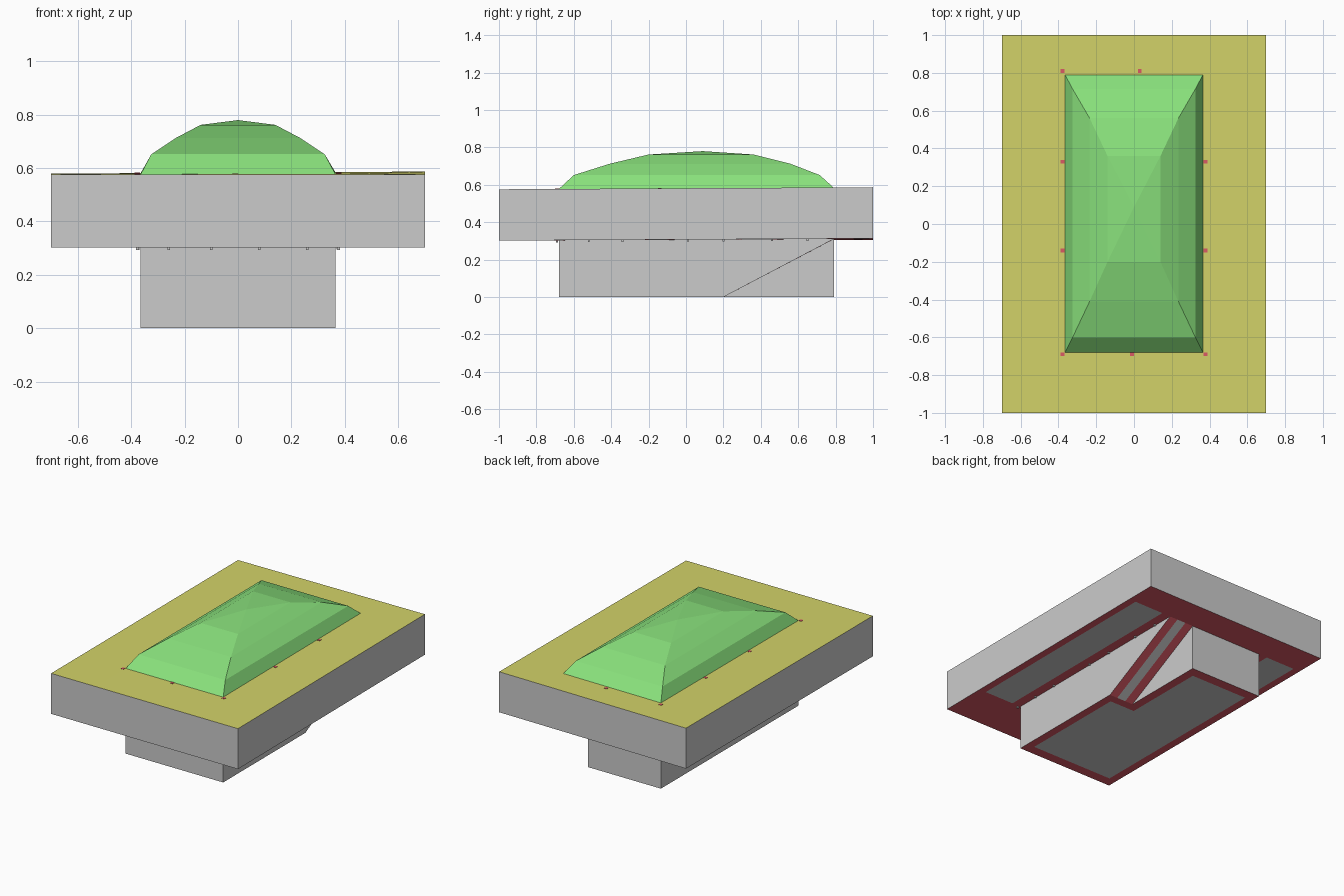
import bpy, bmesh
from mathutils import Vector

if "Cube" in bpy.data.objects:
    bpy.data.objects.remove(bpy.data.objects["Cube"])


def material(name, rgb):
    m = bpy.data.materials.new(name)
    m.diffuse_color = (*rgb, 1)
    m.use_nodes = True
    m.node_tree.nodes["Principled BSDF"].inputs["Base Color"].default_value = m.diffuse_color
    return m


GREY = material("plain_grey", (0.8, 0.8, 0.8))
RED = material("red_trim", (0.7, 0.1, 0.13))
YELLOW = material("yellow_deck", (0.65, 0.65, 0.14))
GREEN = material("green_roof", (0.25, 0.75, 0.2))
MATS = [GREY, RED, YELLOW, GREEN]
G, R, Y, N = range(4)

# Main outlines
BX, Y0, Y1 = 0.365, -0.68, 0.79      # lower block and roof footprint
NX, NY = 0.18, 0.20                  # ramp notch in the lower block
UP, DOWN = (0, 0, 1), (0, 0, -1)


def lift(x, y):
    """Slight tilt: the slab rises towards its back right corner."""
    return 0.011 * (y + 1) / 2 * (0.3 + 0.7 * (x + 0.7) / 1.4)


def top(x, y):
    return (x, y, 0.576 + lift(x, y))


def under(x, y):
    return (x, y, 0.302 + lift(x, y))


def floor(x, y):
    return (x, y, 0.0)


def build(name, faces):
    """Each face is (points, material index, outward direction)."""
    bm = bmesh.new()
    for pts, mat, out in faces:
        f = bm.faces.new([bm.verts.new(p) for p in pts])
        f.material_index = mat
        f.normal_update()
        if f.normal.dot(Vector(out)) < 0:
            f.normal_flip()
    bmesh.ops.remove_doubles(bm, verts=bm.verts, dist=0.0005)
    me = bpy.data.meshes.new(name)
    bm.to_mesh(me)
    bm.free()
    for m in MATS:
        me.materials.append(m)
    ob = bpy.data.objects.new(name, me)
    bpy.context.collection.objects.link(ob)
    return ob


def grid(xs, ys, level, direction, pick):
    """Level sheet of cells; pick(x, y) gives a material or None for a hole."""
    out = []
    for a, b in zip(xs, xs[1:]):
        for c, d in zip(ys, ys[1:]):
            mat = pick((a + b) / 2, (c + d) / 2)
            if mat is not None:
                pts = [level(a, c), level(b, c), level(b, d), level(a, d)]
                out.append((pts, mat, direction))
    return out


def wall(a, b, low, high, direction):
    return ([low(*a), low(*b), high(*b), high(*a)], G, direction)


def in_block(x, y):
    return abs(x) < BX and Y0 < y < Y1


# Upper slab: yellow deck, grey sides, red-trimmed underside
faces = grid([-0.7, -BX, BX, 0.7], [-1, Y0, Y1, 1], top, UP,
             lambda x, y: None if in_block(x, y) else Y)


def under_pick(x, y):
    if in_block(x, y):
        return None
    return G if 0.43 < abs(x) < 0.65 and Y0 < y < Y1 else R


faces += grid([-0.7, -0.65, -0.43, -BX, BX, 0.43, 0.65, 0.7], [-1, Y0, Y1, 1],
              under, DOWN, under_pick)
for s in (-1, 1):
    faces.append(wall((s * 0.7, -1), (s * 0.7, 1), under, top, (s, 0, 0)))
    faces.append(wall((-0.7, s), (0.7, s), under, top, (0, s, 0)))
build("upper_slab", faces)


# Lower block with a red border around the floor panel
def floor_pick(x, y):
    if x > NX and y > NY:
        return None
    panel = -0.31 < x < 0.31 and -0.61 < y < 0.72
    near_notch = x > NX - 0.06 and y > NY - 0.06
    return G if panel and not near_notch else R


faces = grid([-BX, -0.31, NX - 0.06, NX, 0.31, BX],
             [Y0, -0.61, NY - 0.06, NY, 0.72, Y1], floor, DOWN, floor_pick)
faces += [
    wall((-BX, Y0), (BX, Y0), floor, under, (0, -1, 0)),
    wall((-BX, Y0), (-BX, Y1), floor, under, (-1, 0, 0)),
    wall((-BX, Y1), (NX, Y1), floor, under, (0, 1, 0)),
    wall((BX, Y0), (BX, NY), floor, under, (1, 0, 0)),
    ([floor(BX, NY), under(BX, NY), under(BX, Y1)], G, (1, 0, 0)),
    ([floor(NX, NY), floor(NX, Y1), under(NX, Y1)], G, (1, 0, 0)),
]
build("lower_block", faces)

# Sloping underside in the notch: red, grey, red strips
xs = [NX, NX + 0.06, BX - 0.06, BX]
build("sloped_soffit", [
    ([floor(a, NY), floor(b, NY), under(b, Y1), under(a, Y1)], m, (0, 1, -1))
    for a, b, m in zip(xs, xs[1:], (R, G, R))])

# Faceted hipped roof: nested rectangular rings up to a low apex
rings = [(BX, Y0, Y1, None), (0.325, -0.60, 0.715, 0.652),
         (0.235, -0.41, 0.56, 0.712), (0.14, -0.20, 0.36, 0.762)]


def ring(hx, ya, yb, z):
    pts = [(-hx, ya), (hx, ya), (hx, yb), (-hx, yb)]
    return [top(*p) if z is None else (*p, z) for p in pts]


loops = [ring(*r) for r in rings]
faces = []
for lo, hi in zip(loops, loops[1:]):
    for i in range(4):
        j = (i + 1) % 4
        faces.append(([lo[i], lo[j], hi[j], hi[i]], N, UP))
for i in range(4):
    faces.append(([loops[-1][i], loops[-1][(i + 1) % 4], (0, 0.09, 0.78)], N, UP))
build("hipped_roof", faces)


# Tiny pegs around the roof edge and beneath the slab
def peg(x, y, z0, z1, size, mat):
    h = size / 2
    lo = [(x - h, y - h), (x + h, y - h), (x + h, y + h), (x - h, y + h)]
    sides = [(0, -1, 0), (1, 0, 0), (0, 1, 0), (-1, 0, 0)]
    out = [([(*p, z0) for p in lo], mat, DOWN), ([(*p, z1) for p in lo], mat, UP)]
    for i, d in enumerate(sides):
        a, b = lo[i], lo[(i + 1) % 4]
        out.append(([(*a, z0), (*b, z0), (*b, z1), (*a, z1)], mat, d))
    return out


spots = [(s * 0.378, y) for s in (-1, 1) for y in (-0.69, -0.14, 0.33)]
spots += [(-0.378, 0.81), (0.03, 0.81), (-0.01, -0.69)]
faces = []
for x, y in spots:
    z = top(x, y)[2]
    faces += peg(x, y, z - 0.01, z + 0.002, 0.02, R)
build("roof_edge_pegs", faces)

spots = [(s * 0.375, y) for s in (-1, 1) for y in (-0.52, -0.34, 0.01, 0.2, 0.46, 0.65)]
spots += [(x, -0.69) for x in (-0.378, -0.26, -0.1, 0.08, 0.26, 0.378)]
faces = []
for x, y in spots:
    z = under(x, y)[2]
    faces += peg(x, y, z - 0.01, z + 0.01, 0.01, G)
build("underside_pegs", faces)
